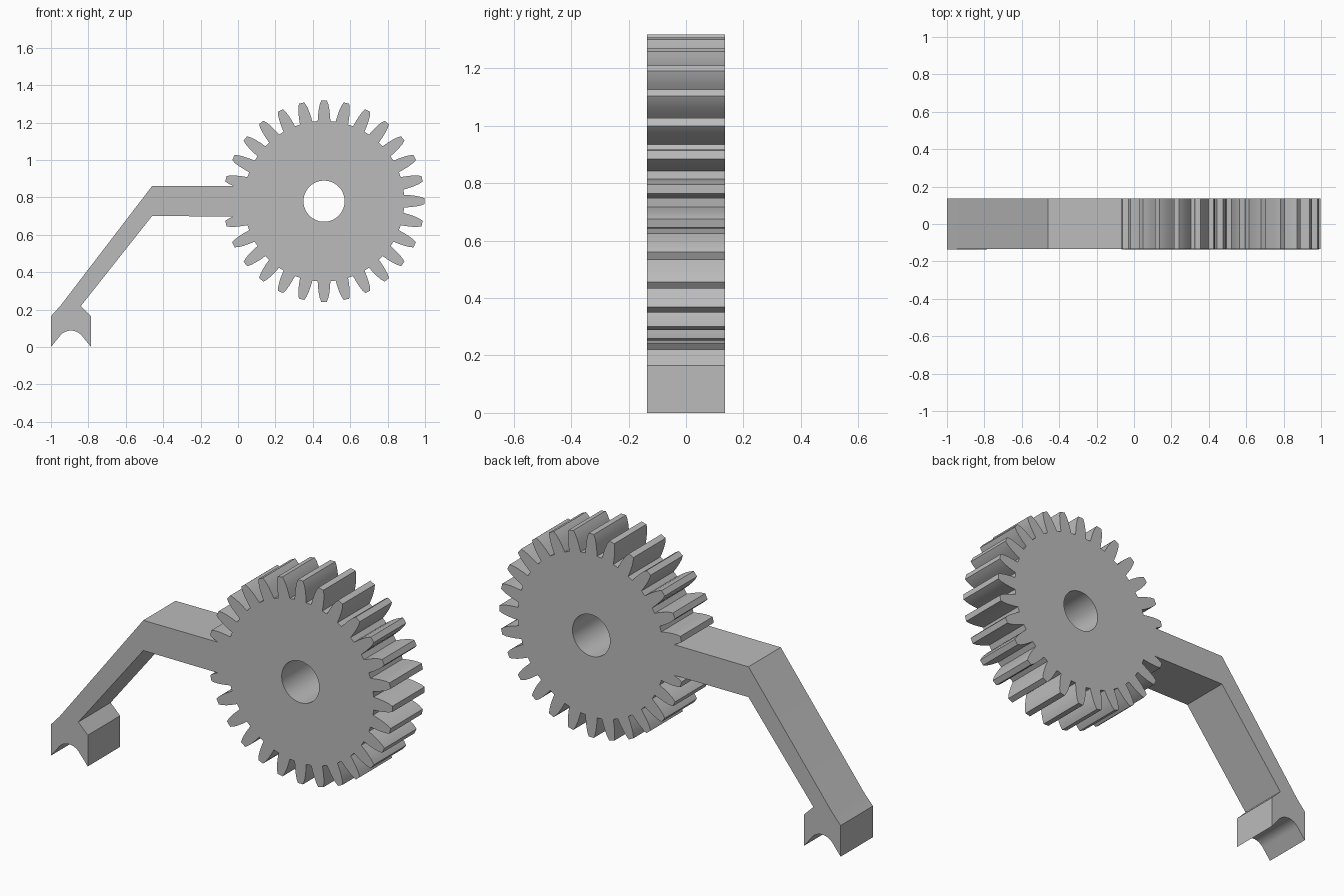
import bpy, bmesh
from math import sin, cos, pi, radians
from mathutils import Matrix

cube = bpy.data.objects.get("Cube")
if cube:
    bpy.data.objects.remove(cube, do_unlink=True)

HALF_DEPTH = 0.135
CX, CZ = 0.46, 0.78          # gear centre
TEETH = 28
ARM_HALF = 0.08              # half height of the level arm

# Half tooth: (radius, half width) from root to tip
FLANK = [(0.428, 0.034), (0.46, 0.032), (0.49, 0.0285), (0.517, 0.023), (0.538, 0.015)]


def arc(cx, cz, r, start, end, steps):
    angles = [radians(start + (end - start) * i / steps) for i in range(steps + 1)]
    return [(cx + r * cos(a), cz + r * sin(a)) for a in angles]


def tooth(angle):
    """Tooth outline, counter-clockwise around the gear."""
    side = [(r, -w) for r, w in FLANK] + [(r, w) for r, w in reversed(FLANK)]
    c, s = cos(angle), sin(angle)
    return [(CX + r * c - w * s, CZ + r * s + w * c) for r, w in side]


def in_arm(p):
    return p[0] < CX and abs(p[1] - CZ) < ARM_HALF


# Bent arm ending in a forked foot with a round notch
arm = [(-0.46, CZ + ARM_HALF), (-0.95, 0.22), (-1.0, 0.165), (-1.0, 0.0)]
arm += arc(-0.893, 0.012, 0.076, 145, 35, 16)
arm += [(-0.785, 0.0), (-0.785, 0.165), (-0.84, 0.22), (-0.46, CZ - ARM_HALF)]

# Gear rim, with the tooth facing the arm replaced by the arm
outline = []
for i in range(TEETH):
    if i == TEETH // 2:
        outline += arm
    else:
        outline += [p for p in tooth(2 * pi * i / TEETH) if not in_arm(p)]

# Axle hole
hole = arc(CX, CZ, 0.11, 0, 360, 48)[:-1]


def plate(name, loops, half_depth):
    """Extrude closed loops (inner loops become holes) along y."""
    curve = bpy.data.curves.new(name + "_profile", "CURVE")
    curve.dimensions = "2D"
    curve.fill_mode = "BOTH"
    curve.extrude = half_depth
    for loop in loops:
        spline = curve.splines.new("POLY")
        spline.points.add(len(loop) - 1)
        for point, (x, z) in zip(spline.points, loop):
            point.co = (x, z, 0, 1)
        spline.use_cyclic_u = True
    helper = bpy.data.objects.new(name + "_profile", curve)
    bpy.context.collection.objects.link(helper)
    bpy.context.view_layer.update()
    graph = bpy.context.evaluated_depsgraph_get()
    mesh = bpy.data.meshes.new_from_object(helper.evaluated_get(graph))
    bpy.data.objects.remove(helper, do_unlink=True)
    bpy.data.curves.remove(curve)

    bm = bmesh.new()
    bm.from_mesh(mesh)
    bmesh.ops.remove_doubles(bm, verts=bm.verts, dist=0.0001)
    bm.transform(Matrix.Rotation(pi / 2, 4, "X"))
    bmesh.ops.recalc_face_normals(bm, faces=bm.faces)
    bm.to_mesh(mesh)
    bm.free()
    obj = bpy.data.objects.new(name, mesh)
    bpy.context.collection.objects.link(obj)
    return obj


gear_arm = plate("gear_with_arm", [outline, hole], HALF_DEPTH)

# Plain grey material
grey = bpy.data.materials.new("plain_grey")
grey.use_nodes = True
colour = (0.5, 0.5, 0.5, 1)
grey.diffuse_color = colour
grey.node_tree.nodes["Principled BSDF"].inputs["Base Color"].default_value = colour
gear_arm.data.materials.clear()
gear_arm.data.materials.append(grey)

# Smooth curved walls, sharp rims
bpy.ops.object.select_all(action="DESELECT")
gear_arm.select_set(True)
bpy.context.view_layer.objects.active = gear_arm
bpy.ops.object.shade_smooth_by_angle(angle=radians(30))
